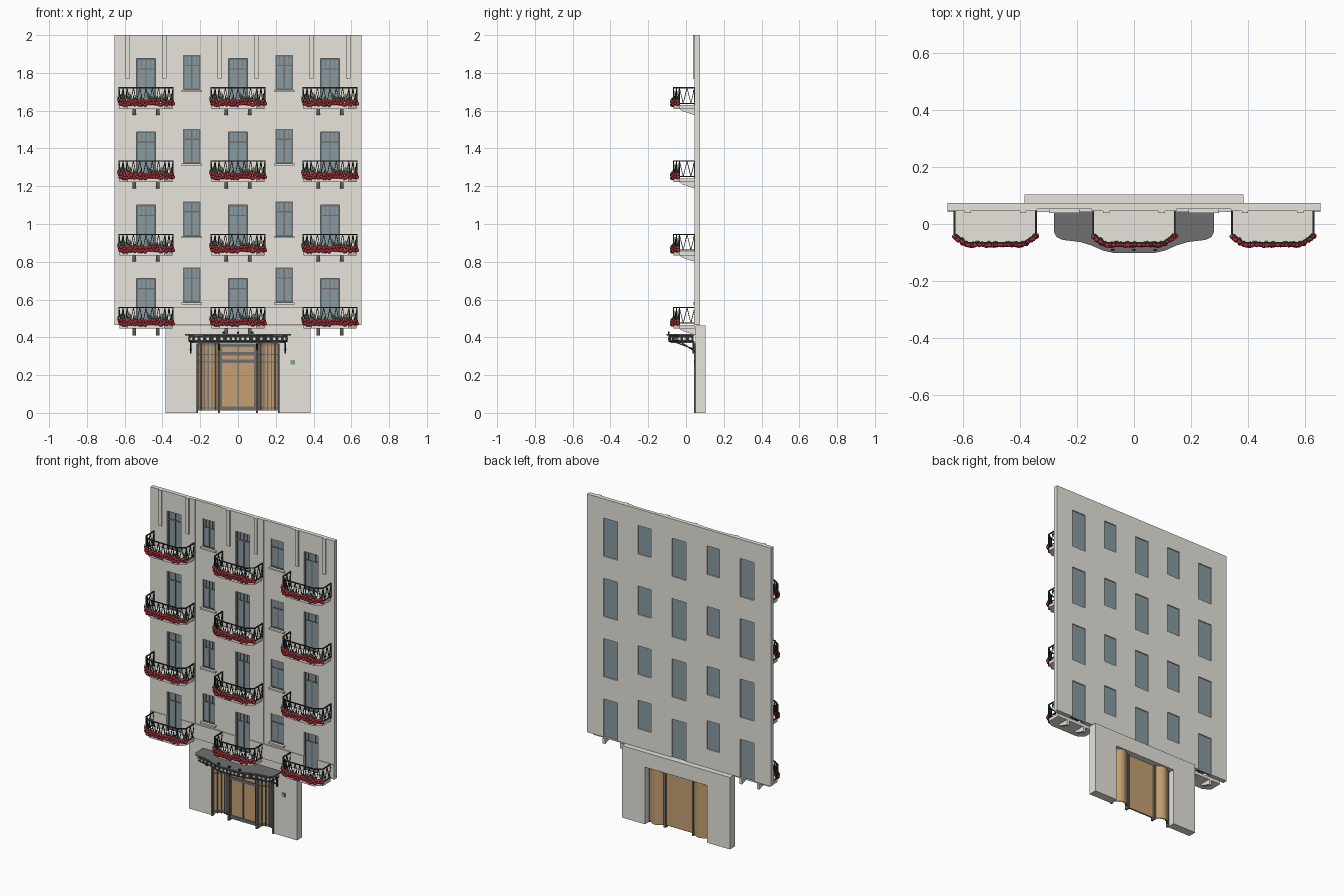
import bpy, bmesh, math, random
from mathutils import Vector, Matrix

random.seed(4)
if "Cube" in bpy.data.objects:
    bpy.data.objects.remove(bpy.data.objects["Cube"])


def material(name, r, g, b):
    m = bpy.data.materials.new(name)
    m.use_nodes = True
    m.diffuse_color = (r, g, b, 1)
    m.node_tree.nodes["Principled BSDF"].inputs["Base Color"].default_value = (r, g, b, 1)
    return m


STONE = material("pale_stone", .8, .78, .72)
GLASS = material("blue_grey_glass", .25, .33, .355)
WOOD = material("warm_door_glass", .56, .355, .17)
GREY = material("grey_metal", .16, .16, .16)
DARK = material("dark_iron", .03, .032, .032)
LEAF = material("leaf_green", .035, .075, .045)
RED = material("flower_red", .42, .03, .045)
SIGN = material("sign_green", .2, .42, .18)


class Part:
    """A mesh part gathered from simple solids."""

    def __init__(self, name, mat):
        self.name, self.mat, self.bm = name, mat, bmesh.new()

    def box(self, x0, x1, y0, y1, z0, z1):
        mid = Vector((x0 + x1, y0 + y1, z0 + z1)) / 2
        size = Matrix.Diagonal((x1 - x0, y1 - y0, z1 - z0, 1))
        bmesh.ops.create_cube(self.bm, size=1, matrix=Matrix.Translation(mid) @ size)

    def bar(self, p, q, w):
        p, q = Vector(p), Vector(q)
        d = q - p
        rot = d.to_track_quat('Z', 'Y').to_matrix().to_4x4()
        bmesh.ops.create_cube(self.bm, size=1, matrix=Matrix.Translation((p + q) / 2)
                              @ rot @ Matrix.Diagonal((w, w, d.length, 1)))

    def extrude(self, faces, offset):
        r = bmesh.ops.extrude_face_region(self.bm, geom=faces, use_keep_orig=True)
        verts = [v for v in r["geom"] if isinstance(v, bmesh.types.BMVert)]
        bmesh.ops.translate(self.bm, verts=verts, vec=offset)
        bmesh.ops.recalc_face_normals(self.bm, faces=self.bm.faces)

    def prism(self, outline, z0, z1):
        f = self.bm.faces.new([self.bm.verts.new((x, y, z0)) for x, y in outline])
        self.extrude([f], (0, 0, z1 - z0))

    def wall(self, x0, x1, z0, z1, y0, y1, holes):
        """Upright slab with rectangular openings (x0, x1, z0, z1)."""
        holes = [h for h in holes if h[0] < x1 and h[1] > x0]
        cut = lambda lo, hi, i: sorted({lo, hi} | {min(max(v, lo), hi) for h in holes for v in h[i:i + 2]})
        xs, zs = cut(x0, x1, 0), cut(z0, z1, 2)
        grid = [[self.bm.verts.new((x, y0, z)) for z in zs] for x in xs]
        faces = []
        for i in range(len(xs) - 1):
            for j in range(len(zs) - 1):
                x, z = (xs[i] + xs[i + 1]) / 2, (zs[j] + zs[j + 1]) / 2
                if not any(a < x < b and c < z < d for a, b, c, d in holes):
                    faces.append(self.bm.faces.new((grid[i][j], grid[i + 1][j],
                                                    grid[i + 1][j + 1], grid[i][j + 1])))
        self.extrude(faces, (0, y1 - y0, 0))
        bmesh.ops.delete(self.bm, geom=[v for v in self.bm.verts if not v.link_faces], context='VERTS')

    def done(self, places=((0, 0, 0),), smooth=False):
        mesh = bpy.data.meshes.new(self.name)
        for f in self.bm.faces:
            f.smooth = smooth
        self.bm.to_mesh(mesh)
        mesh.materials.append(self.mat)
        for p in places:
            ob = bpy.data.objects.new(self.name, mesh)
            ob.location = p
            bpy.context.collection.objects.link(ob)


# Layout of floors and openings
COLUMNS = (-.487, 0, .487)
FLOORS = [.466 + .388 * i for i in range(4)]
tall = [(x - .05, x + .05, z, z + .246) for x in COLUMNS for z in FLOORS]
sills = (.585, .935, 1.32, 1.71)
small = [(x - .046, x + .046, z, z + .184) for x in (-.245, .245) for z in sills]
windows = tall + small

# Facade with raised bays
facade = Part("facade_wall", STONE)
facade.wall(-.655, .655, .466, 2, .052, .073, windows)
facade.done()
bays = Part("facade_raised_bays", STONE)
for a, b in ((-.655, -.34), (-.15, .15), (.34, .655)):
    bays.wall(a, b, .56, 2, .046, .052, tall)
bays.done()
band = Part("facade_lower_band", STONE)
band.wall(-.655, .655, .466, .56, .042, .052, tall)
band.done()
strips = Part("upper_pilasters", STONE)
for x in COLUMNS:
    for s in (-1, 1):
        strips.box(x + s * .097 - .011, x + s * .097 + .011, .038, .05, 1.77, 2)
strips.done()

# Windows
panes, frames, ledges = Part("window_glass", GLASS), Part("window_frames", GREY), Part("window_sills", STONE)
for a, b, c, d in windows:
    mid, t, rail = (a + b) / 2, .0035, d - .055
    panes.box(a, b, .059, .066, c, d)
    for x, w in ((a + t, t), (b - t, t), (mid, t)):
        frames.box(x - w, x + w, .055, .06, c, d)
    for z in (c + t, d - t, rail):
        frames.box(a, b, .0555, .06, z - t, z + t)
    for x in ((a + mid) / 2, (b + mid) / 2):
        frames.box(x - .0015, x + .0015, .056, .06, rail, d)
for a, b, c, d in small:
    ledges.box(a - .008, b + .008, .038, .054, c - .01, c)
panes.done()
frames.done()
ledges.done()

# Balconies, one design repeated on every floor
places = [(x, 0, z) for x in COLUMNS for z in FLOORS]
half = [(.143, .046), (.143, -.035), (.1, -.066)]
edge = half + [(-x, y) for x, y in reversed(half)]
slab = Part("balcony_slab", STONE)
slab.prism([(x * .98, y) for x, y in edge], -.02, 0)
slab.done(places)
bracket = Part("balcony_brackets", STONE)
for x in (-.0625, .0625):
    f = bracket.bm.faces.new([bracket.bm.verts.new((x - .009, y, z)) for y, z in
                              ((.05, -.02), (-.035, -.02), (-.02, -.032), (.05, -.055))])
    bracket.extrude([f], (.018, 0, 0))
bracket.done(places)

railing, leaves, flowers = (Part("balcony_railing", DARK), Part("balcony_foliage", LEAF),
                            Part("balcony_flowers", RED))
up = Vector((0, 0, .091))
low = up * .1
for k, (p, q) in enumerate(zip(edge, edge[1:])):
    p, q = Vector((*p, 0)), Vector((*q, 0))
    length = (q - p).length
    railing.bar(p + up, q + up, .006)
    railing.bar(p + low, q + low, .005)
    railing.bar(p, p + up, .005)
    railing.bar(q, q + up, .005)
    n = max(2, round(length / .033))
    for i in range(n):
        a, m, b = (p.lerp(q, (i + s) / n) for s in (0, .5, 1))
        railing.bar(a + up, m + low, .0035)
        railing.bar(m + low, b + up, .0035)
    if k in (1, 2, 3):
        along = (q - p).normalized()
        out = Vector((along.y, -along.x, 0))
        out *= -1 if out.y > 0 else 1
        # Broad leaf blades rising behind the blossoms
        for i in range(round(length / .011)):
            foot = p.lerp(q, random.random()) + out * random.uniform(.004, .007) + low
            tip = foot + along * random.uniform(-.014, .014) + Vector((0, 0, random.uniform(.03, .06)))
            mid = foot.lerp(tip, .55)
            leaves.bm.faces.new([leaves.bm.verts.new(v) for v in
                                 (foot, mid + along * .006, tip, mid - along * .006)])
        # Overlapping round blossoms in two rows
        n = round(length / .009)
        for i in range(n):
            for z in (.003, .019):
                spot = p.lerp(q, (i + random.random()) / n) + out * random.uniform(.003, .009)
                spot.z = z + random.uniform(-.005, .007)
                bmesh.ops.create_icosphere(flowers.bm, subdivisions=2, radius=random.uniform(.008, .0105),
                                           matrix=Matrix.Translation(spot))
railing.done(places)
leaves.done(places)
flowers.done(places, smooth=True)

# Ground floor block with the entrance opening
base = Part("entrance_wall", STONE)
base.wall(-.385, .385, 0, .463, .05, .103, [(-.22, .22, 0, .368)])
base.done()

# Entrance doors: flat middle and curved flanks, framed on the street side
door_glass, door_frame = Part("door_panels", WOOD), Part("door_frames", GREY)
door_glass.box(-.095, .095, .058, .064, .012, .368)
for z, h in ((.02, .014), (.27, .012), (.31, .012), (.356, .012)):
    door_frame.box(-.095, .095, .052, .059, z - h / 2, z + h)
for x, w in ((-.09, .004), (0, .003), (.09, .004)):
    door_frame.box(x - w, x + w, .051, .0585, .012, .368)
steps = 12
for s in (-1, 1):
    arc = [(s * (.1 + .115 * i / steps), .056 + .034 * math.sin(math.pi * i / steps)) for i in range(steps + 1)]
    door_glass.prism(arc + [(x, y + .006) for x, y in reversed(arc)], .012, .368)
    for a, b in zip(arc, arc[1:]):
        for z in (.025, .27, .31, .36):
            door_frame.bar((a[0], a[1] - .002, z), (b[0], b[1] - .002, z), .006)
    for x, y in arc[2:-1:2]:
        door_frame.bar((x, y - .002, .012), (x, y - .002, .368), .006)
    door_frame.box(s * .1 - .006, s * .1 + .006, .043, .075, 0, .368)
    door_frame.box(s * .217 - .006, s * .217 + .006, .043, .062, 0, .368)
door_glass.done()
door_frame.done()

# Canopy with a swept plan
side = [(.28, .045), (.28, -.03), (.272, -.046), (.25, -.056), (.19, -.063), (.15, -.075), (.11, -.093), (.07, -.102)]
plan = side + [(-x, y) for x, y in reversed(side)]
inner = [(x * .94, y * .9) for x, y in plan]
roof, fascia = Part("canopy_roof", GREY), Part("canopy_fascia", DARK)
roof.prism(plan, .41, .418)
roof.prism([(x * .88, y * .8) for x, y in plan], .37, .376)
roof.done()
fascia.prism(inner, .376, .41)
for x in (-.075, 0, .075):
    fascia.box(x - .006, x + .006, -.095, -.087, .418, .43)
for s in (-1, 1):
    fascia.bar((s * .25, -.03, .376), (s * .25, .048, .325), .007)
    fascia.bar((s * .25, .04, .315), (s * .25, .04, .38), .01)
    fascia.bar((s * .1, -.06, .376), (s * .1, .048, .335), .006)
fascia.done()
studs = Part("canopy_studs", STONE)
for a, b in zip(inner, inner[1:]):
    a, b = Vector((*a, .393)), Vector((*b, .393))
    n = max(1, round((b - a).length / .028))
    turn = Matrix.Rotation(math.atan2(b.y - a.y, b.x - a.x), 4, 'Z')
    for i in range(n):
        p = a.lerp(b, (i + .5) / n)
        bmesh.ops.create_cube(studs.bm, size=1, matrix=Matrix.Translation(p) @ turn
                              @ Matrix.Diagonal((.013, .005, .012, 1)))
studs.done()

# Small plate beside the door
plate = Part("wall_plate", SIGN)
plate.box(.278, .302, .044, .051, .257, .281)
plate.done()
